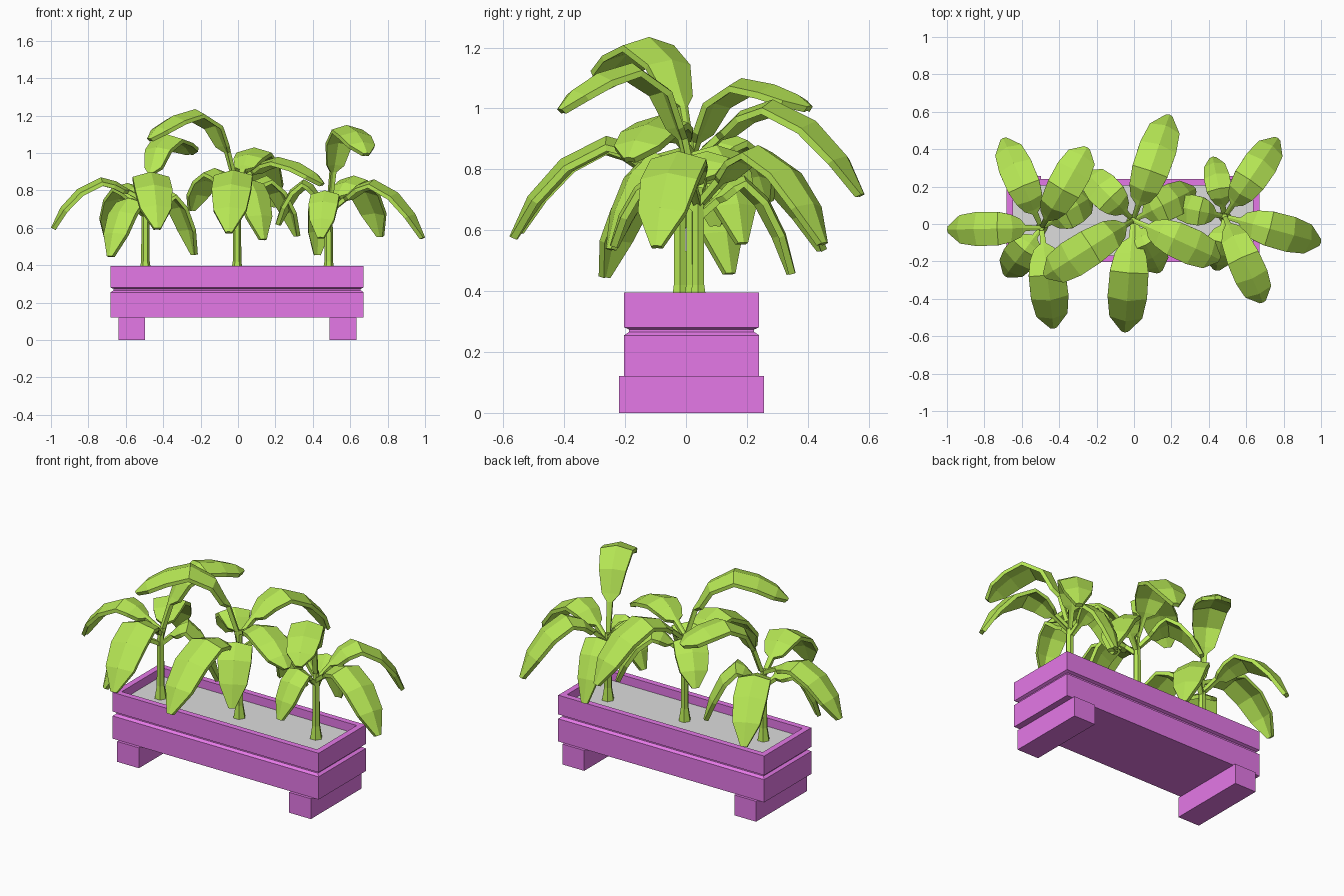
import bpy, bmesh, math
from mathutils import Vector

if "Cube" in bpy.data.objects:
    bpy.data.objects.remove(bpy.data.objects["Cube"])


def material(name, rgb):
    m = bpy.data.materials.new(name)
    m.diffuse_color = (*rgb, 1)
    m.use_nodes = True
    m.node_tree.nodes["Principled BSDF"].inputs["Base Color"].default_value = m.diffuse_color
    return m


PURPLE = material("planter purple", (0.78, 0.19, 0.80))
GREEN = material("leaf green", (0.47, 0.80, 0.09))
GREY = material("soil grey", (0.72, 0.72, 0.72))


def loft(name, rings, mat):
    """Closed skin through rings of equal point count, capped at both ends."""
    bm = bmesh.new()
    vr = [[bm.verts.new(p) for p in r] for r in rings]
    n = len(vr[0])
    for a, b in zip(vr, vr[1:]):
        for i in range(n):
            j = (i + 1) % n
            bm.faces.new((a[i], a[j], b[j], b[i]))
    bm.faces.new(vr[0][::-1])
    bm.faces.new(vr[-1])
    bmesh.ops.recalc_face_normals(bm, faces=bm.faces)
    me = bpy.data.meshes.new(name)
    bm.to_mesh(me)
    bm.free()
    me.materials.append(mat)
    ob = bpy.data.objects.new(name, me)
    bpy.context.collection.objects.link(ob)
    return ob


def rect(x0, x1, y0, y1, z, inset=0):
    x0, x1, y0, y1 = x0 + inset, x1 - inset, y0 + inset, y1 - inset
    return [(x0, y0, z), (x1, y0, z), (x1, y1, z), (x0, y1, z)]


# Planter trough: outer walls with a groove, rim, inner walls
BOX = (-0.682, 0.672, -0.203, 0.24)
profile = [(0, 0.12), (0, 0.255), (0.016, 0.266), (0.016, 0.274), (0, 0.281),
           (0, 0.395), (0.035, 0.395), (0.035, 0.335)]
loft("planter_trough", [rect(*BOX, z, i) for i, z in profile], PURPLE)

# Soil
loft("soil", [rect(*BOX, z, 0.034) for z in (0.33, 0.345)], GREY)

# Feet
for side, x0 in (("left", -0.64), ("right", 0.49)):
    loft(side + "_foot", [rect(x0, x0 + 0.143, -0.22, 0.256, z) for z in (0, 0.121)], PURPLE)


def leaf(name, start, tip, peak, scale=1.0):
    start, tip = Vector(start), Vector(tip)
    rise, fall = peak - start.z, peak - tip.z
    t0 = 0.20 - 0.12 * min(1, rise / 0.38)      # tall leaves climb steeply first
    # Stations: fraction along the leaf, height, half width
    stations = [(0, start.z, 0.012),
                (t0, start.z + 0.40 * rise, 0.016),
                (t0 + 0.04, start.z + 0.50 * rise, 0.052 * scale),
                (t0 + 0.14, start.z + 0.80 * rise, 0.078 * scale),
                (0.47, peak, 0.094 * scale),
                (0.72, peak - 0.23 * fall, 0.096 * scale),
                (0.90, peak - 0.60 * fall, 0.080 * scale),
                (1, tip.z, 0.018)]
    pts = []
    for t, z, _ in stations:
        p = start.lerp(tip, t)
        p.z = z
        pts.append(p)
    side = Vector((tip.y - start.y, start.x - tip.x, 0)).normalized()
    rings = []
    last = len(pts) - 1
    for i, p in enumerate(pts):
        tangent = (pts[min(i + 1, last)] - pts[max(i - 1, 0)]).normalized()
        up = side.cross(tangent)
        w = stations[i][2]
        fold, thick = up * w * 0.28, up * 0.022
        edge = side * w
        rings.append([p - edge - fold, p, p + edge - fold,
                      p + edge - fold - thick, p - thick, p - edge - fold - thick])
    loft(name, rings, GREEN)


# Plants: trunk position, trunk top, then leaves as (tip, peak height, start height, scale)
PLANTS = {
    "left_plant": ((-0.495, -0.02), 0.76, [
        ((-1.00, -0.03, 0.60), 0.87, 0.76, 0.95),
        ((-0.70, 0.46, 0.54), 0.84, 0.70, 0.95),
        ((-0.69, -0.28, 0.45), 0.76, 0.68, 0.95),
        ((-0.43, -0.56, 0.60), 0.90, 0.74, 1.05),
        ((-0.25, 0.41, 1.01), 1.10, 0.76, 1.0),
        ((-0.22, 0.15, 0.46), 0.80, 0.68, 0.95)]),
    "middle_plant": ((-0.005, 0.02), 0.86, [
        ((-0.48, -0.28, 1.08), 1.235, 0.86, 1.05),
        ((0.19, 0.585, 0.72), 1.03, 0.84, 1.05),
        ((-0.05, -0.58, 0.58), 0.91, 0.76, 1.1),
        ((0.46, -0.19, 0.84), 0.98, 0.86, 1.0),
        ((0.14, -0.26, 0.54), 0.86, 0.74, 0.95),
        ((0.33, 0.19, 0.56), 0.88, 0.76, 0.95),
        ((-0.26, 0.28, 0.70), 0.92, 0.78, 0.95)]),
    "right_plant": ((0.485, 0.04), 0.74, [
        ((1.00, -0.10, 0.55), 0.86, 0.70, 1.0),
        ((0.69, -0.42, 1.00), 1.15, 0.74, 0.95),
        ((0.77, 0.46, 0.56), 0.88, 0.70, 0.95),
        ((0.42, 0.36, 0.46), 0.78, 0.66, 0.72),
        ((0.44, -0.25, 0.55), 0.80, 0.68, 0.82),
        ((0.20, 0.10, 0.62), 0.86, 0.72, 0.82)]),
}
for plant, ((cx, cy), top, leaves) in PLANTS.items():
    # Trunk flared at the base, six sided
    stages = [(0.34, 0.036), (0.42, 0.023), (0.68, 0.021), (top, 0.016)]
    loft(plant + "_trunk",
         [[(cx + r * math.cos(k * math.pi / 3), cy + r * math.sin(k * math.pi / 3), z)
           for k in range(6)] for z, r in stages], GREEN)
    for n, (tip, peak, z0, s) in enumerate(leaves, 1):
        leaf(f"{plant}_leaf_{n}", (cx, cy, z0), tip, peak, s)
